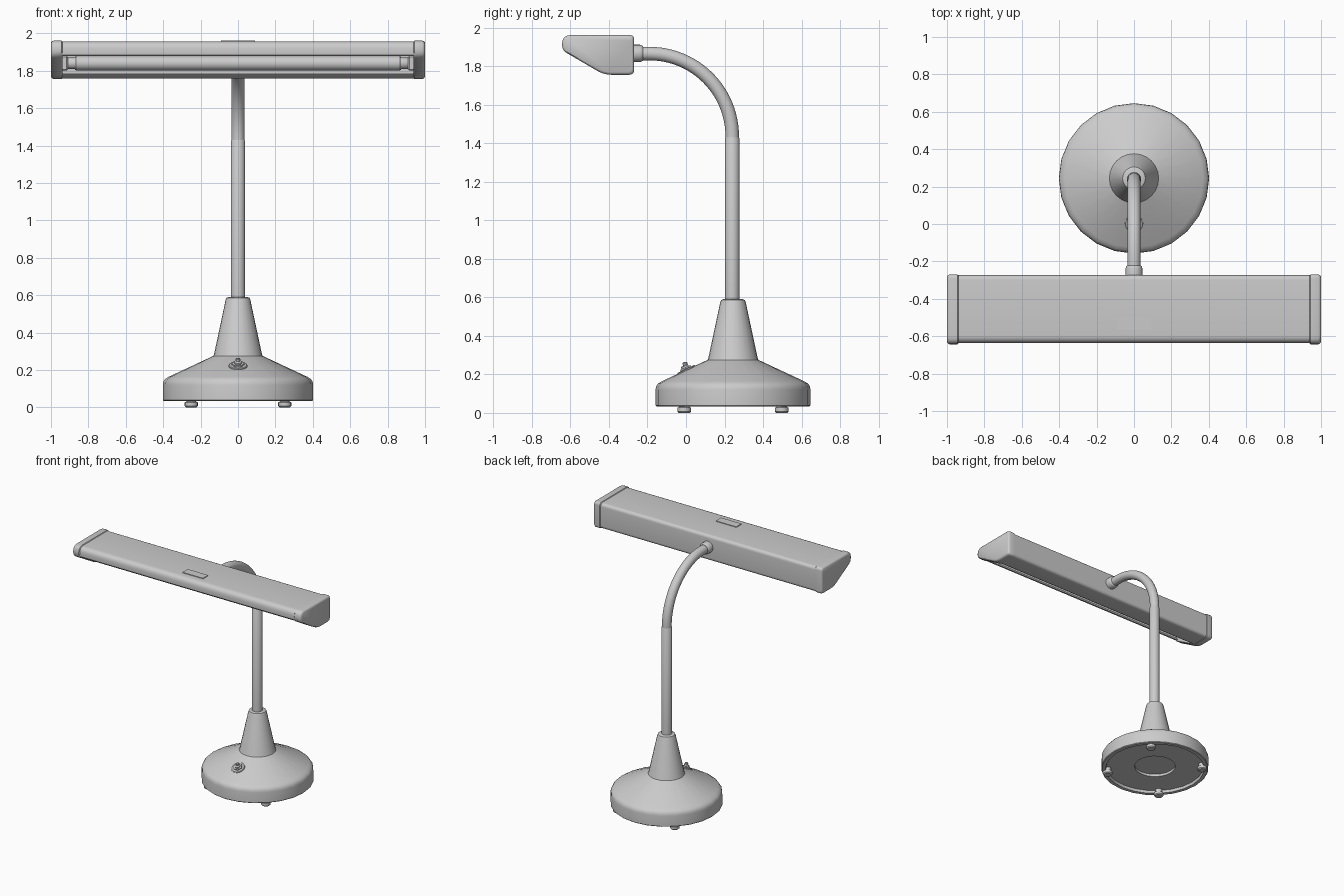
import bpy, bmesh, math
from mathutils import Vector, Matrix

if "Cube" in bpy.data.objects:
    bpy.data.objects.remove(bpy.data.objects["Cube"])

CY = 0.244  # y of the stand axis


def finish(name, bm, angle=35):
    bmesh.ops.recalc_face_normals(bm, faces=bm.faces)
    me = bpy.data.meshes.new(name)
    bm.to_mesh(me)
    bm.free()
    ob = bpy.data.objects.new(name, me)
    bpy.context.collection.objects.link(ob)
    bpy.ops.object.select_all(action='DESELECT')
    ob.select_set(True)
    bpy.context.view_layer.objects.active = ob
    bpy.ops.object.shade_smooth_by_angle(angle=math.radians(angle))
    return ob


def lathe(name, profile, sides, loc=(0, 0, 0), axis=(0, 0, 1)):
    """Spin (radius, height) points around an axis; r = 0 closes the end."""
    bm = bmesh.new()
    rot = Vector((0, 0, 1)).rotation_difference(Vector(axis)).to_matrix().to_4x4()
    mat = Matrix.Translation(loc) @ rot
    rings = []
    for r, h in profile:
        n = 1 if r == 0 else sides
        rings.append([bm.verts.new(mat @ Vector((r * math.cos(2 * math.pi * i / sides),
                                                 r * math.sin(2 * math.pi * i / sides), h)))
                      for i in range(n)])
    for a, b in zip(rings, rings[1:]):
        for i in range(sides):
            j = (i + 1) % sides
            quad = [a[i % len(a)], a[j % len(a)], b[j % len(b)], b[i % len(b)]]
            bm.faces.new(list(dict.fromkeys(quad)))
    return finish(name, bm)


def fillet(points, closed, steps=5):
    """Round the corners of (y, z, radius) points."""
    out, n = [], len(points)
    for i, (y, z, r) in enumerate(points):
        p = Vector((y, z))
        if r == 0 or (not closed and i in (0, n - 1)):
            out.append(p)
            continue
        a = (Vector(points[i - 1][:2]) - p).normalized() * r
        b = (Vector(points[(i + 1) % n][:2]) - p).normalized() * r
        for k in range(steps + 1):
            t = k / steps
            out.append(p + a * (1 - t) ** 2 + b * t ** 2)
    return out


# Base with conical neck and hollow underside
lathe("base", [(0, 0.075), (0.153, 0.075), (0.153, 0.055), (0.365, 0.055), (0.37, 0.034),
               (0.397, 0.034), (0.402, 0.039), (0.402, 0.12), (0.399, 0.138), (0.389, 0.152),
               (0.37, 0.164), (0.132, 0.275), (0.128, 0.285), (0.066, 0.575), (0.061, 0.586),
               (0.052, 0.59), (0, 0.59)], 24, (0, CY, 0))

# Four rubber feet
for sx in (-1, 1):
    for sy in (-1, 1):
        lathe("foot", [(0, 0), (0.028, 0), (0.035, 0.007), (0.035, 0.027), (0.026, 0.032),
                       (0.026, 0.06), (0, 0.06)], 16, (sx * 0.25, CY + sy * 0.253, 0))

# Toggle switch standing on the sloping top of the base
sw_axis = Vector((0, -0.43, 0.9)).normalized()
sw = Vector((0, 0.002, 0.222))
lathe("switch_washer", [(0, -0.01), (0.05, -0.01), (0.05, 0.004), (0.046, 0.007), (0, 0.007)], 16, sw, sw_axis)
lathe("switch_nut", [(0, 0), (0.034, 0), (0.034, 0.015), (0, 0.015)], 6, sw, sw_axis)
lathe("switch_bushing", [(0, 0), (0.02, 0), (0.02, 0.024), (0.015, 0.027), (0, 0.027)], 16, sw, sw_axis)
lathe("switch_lever", [(0, 0), (0.008, 0), (0.013, 0.029), (0.01, 0.034), (0, 0.036)], 12,
      sw + sw_axis * 0.008, (0, -0.15, 1))

# Straight pole
lathe("pole", [(0, 0.57), (0.038, 0.57), (0.038, 1.425), (0.035, 1.43), (0, 1.43)], 20, (0, CY - 0.004, 0))

# Curved neck swept along a quarter circle
bm = bmesh.new()
R, SIDES, ARC = 0.43, 20, 24
pc = Vector((0, CY - 0.004 - R, 1.435))
path = [(Vector((0, CY - 0.004, 1.4)), 0.0)]
path += [(pc + Vector((0, R * math.cos(t), R * math.sin(t))), t)
         for t in (math.pi / 2 * k / ARC for k in range(ARC + 1))]
path.append((Vector((0, -0.275, 1.435 + R)), math.pi / 2))
prev = None
for p, t in path:
    radial = Vector((0, math.cos(t), math.sin(t)))
    ring = [bm.verts.new(p + 0.035 * (Vector((1, 0, 0)) * math.cos(a) + radial * math.sin(a)))
            for a in (2 * math.pi * i / SIDES for i in range(SIDES))]
    if prev:
        for i in range(SIDES):
            j = (i + 1) % SIDES
            bm.faces.new((prev[i], prev[j], ring[j], ring[i]))
    else:
        bm.faces.new(ring)
    prev = ring
bm.faces.new(prev)
finish("curved_neck", bm)

# Collar joining neck and lamp head
lathe("neck_collar", [(0, 0), (0.045, 0), (0.045, 0.044), (0.042, 0.053), (0.036, 0.06), (0, 0.06)],
      20, (0, -0.282, 1.866), (0, 1, 0))

# Lamp shade: open folded sheet with its opening on the lower front slope
bm = bmesh.new()
section = fillet([(-0.612, 1.884, 0), (-0.631, 1.886, 0.008), (-0.629, 1.951, 0.035),
                  (-0.28, 1.951, 0.02), (-0.28, 1.764, 0.02), (-0.42, 1.764, 0.012),
                  (-0.448, 1.784, 0)], False)
rows = [[bm.verts.new((x, p.x, p.y)) for p in section] for x in (-0.945, 0.945)]
for i in range(len(section) - 1):
    bm.faces.new((rows[0][i], rows[0][i + 1], rows[1][i + 1], rows[1][i]))
shade = finish("lamp_shade", bm)
mod = shade.modifiers.new("thickness", 'SOLIDIFY')
mod.thickness = 0.012
mod.offset = 0
bpy.ops.object.modifier_apply(modifier=mod.name)
bpy.ops.object.shade_smooth_by_angle(angle=math.radians(35))

# Solid end caps with chamfered rims, lamp sockets and tube ferrules on both ends
cap = fillet([(-0.643, 1.961, 0.045), (-0.27, 1.961, 0.022), (-0.27, 1.755, 0.025),
              (-0.425, 1.755, 0.04), (-0.643, 1.882, 0.028)], True)
mid = Vector((-0.44, 1.87))
TUBE = (-0.44, 1.84)
for s in (-1, 1):
    bm = bmesh.new()
    prev = None
    for x, inset in ((0.938, 0.006), (0.944, 0), (0.985, 0), (0.995, 0.004), (1.0, 0.012)):
        ring = []
        for p in cap:
            d = p - mid
            ring.append(bm.verts.new((s * x, mid.x + d.x * (1 - inset / 0.19),
                                      mid.y + d.y * (1 - inset / 0.1))))
        if prev:
            for i in range(len(cap)):
                j = (i + 1) % len(cap)
                bm.faces.new((prev[i], prev[j], ring[j], ring[i]))
        else:
            bm.faces.new(ring)
        prev = ring
    bm.faces.new(prev)
    finish("end_cap", bm, 40)

    bm = bmesh.new()
    bmesh.ops.create_cube(bm, size=1, matrix=Matrix.Translation((s * 0.927, TUBE[0], TUBE[1]))
                          @ Matrix.Diagonal((0.034, 0.07, 0.08, 1)))
    bmesh.ops.bevel(bm, geom=bm.edges[:], offset=0.006, segments=1, affect='EDGES')
    finish("tube_socket", bm)
    lathe("tube_ferrule", [(0, 0.86), (0.031, 0.86), (0.031, 0.905), (0.027, 0.912), (0, 0.912)],
          16, (0, *TUBE), (s, 0, 0))

# Fluorescent tube
lathe("lamp_tube", [(0, -0.872), (0.034, -0.872), (0.039, -0.865), (0.039, 0.865),
                    (0.034, 0.872), (0, 0.872)], 20, (0, *TUBE), (1, 0, 0))

# Thin raised plate on top of the shade
bm = bmesh.new()
bmesh.ops.create_cube(bm, size=1, matrix=Matrix.Translation((0, -0.533, 1.957))
                      @ Matrix.Diagonal((0.18, 0.065, 0.01, 1)))
finish("top_plate", bm)
